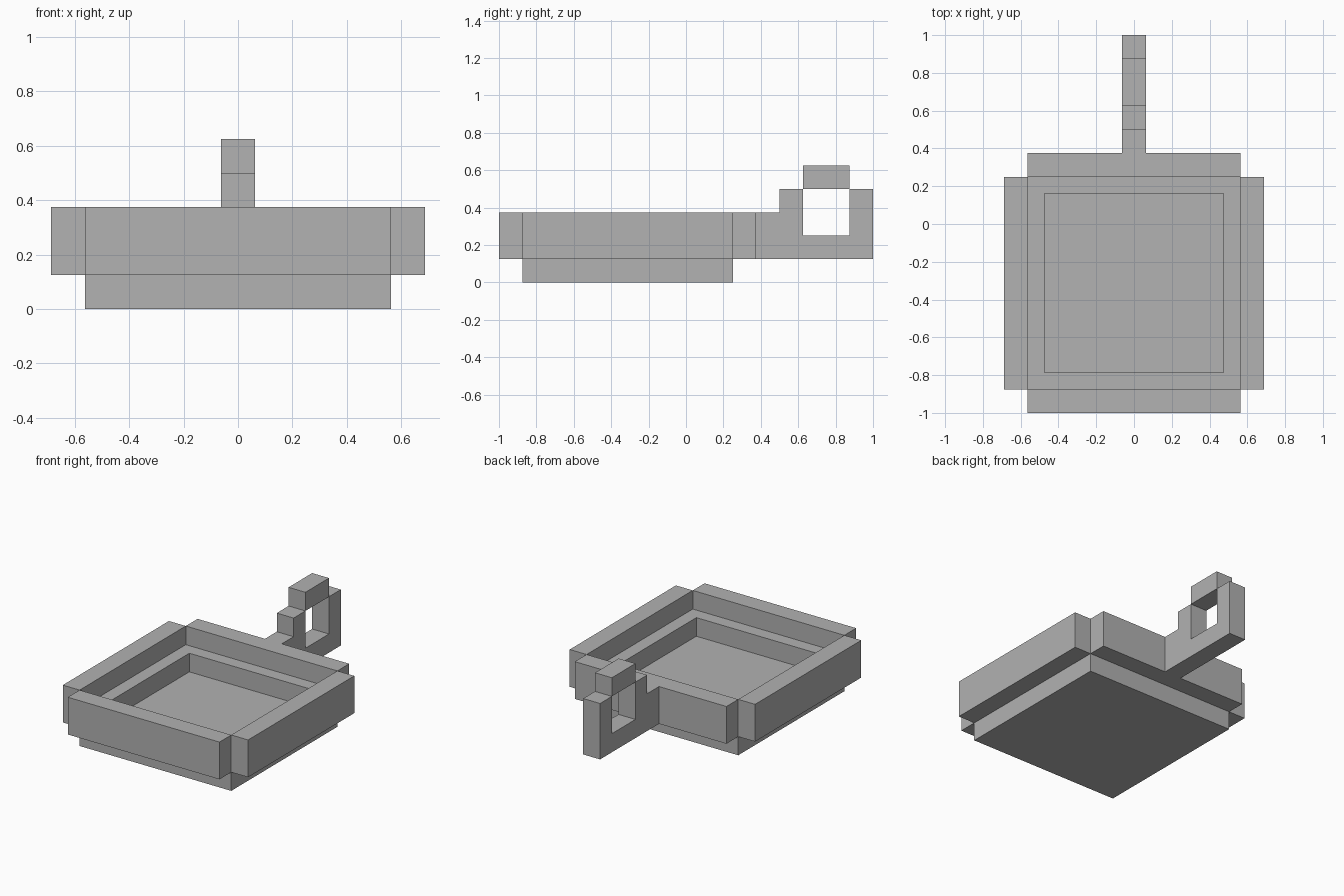
import bpy
import bmesh
from mathutils import Matrix, Vector

if "Cube" in bpy.data.objects:
    bpy.data.objects.remove(bpy.data.objects["Cube"], do_unlink=True)

U = 0.125  # block size all parts are measured in

grey = bpy.data.materials.new("plain grey")
grey.use_nodes = True
colour = (0.445, 0.445, 0.445, 1)
grey.diffuse_color = colour
grey.node_tree.nodes["Principled BSDF"].inputs["Base Color"].default_value = colour


def finish(name, bm):
    bmesh.ops.recalc_face_normals(bm, faces=bm.faces)
    mesh = bpy.data.meshes.new(name)
    bm.to_mesh(mesh)
    bm.free()
    mesh.materials.append(grey)
    obj = bpy.data.objects.new(name, mesh)
    bpy.context.collection.objects.link(obj)
    return obj


def box_mesh(low, high):
    """Box between two corners given in blocks."""
    low, high = Vector(low) * U, Vector(high) * U
    bm = bmesh.new()
    place = Matrix.Translation((low + high) / 2) @ Matrix.Diagonal((*(high - low), 1))
    bmesh.ops.create_cube(bm, size=1, matrix=place)
    return bm


# Tray body with a sunken floor
bm = box_mesh((-4.5, -7, 0), (4.5, 2, 2))
top = max(bm.faces, key=lambda f: f.calc_center_median().z)
bmesh.ops.inset_region(bm, faces=[top], thickness=U)
floor = bmesh.ops.extrude_face_region(bm, geom=[top])
verts = [g for g in floor["geom"] if isinstance(g, bmesh.types.BMVert)]
bmesh.ops.translate(bm, verts=verts, vec=(0, 0, -U))
if top.is_valid:
    bmesh.ops.delete(bm, geom=[top], context="FACES_ONLY")
finish("tray_body", bm)

# Four raised walls around the body
for side, x in (("left", 4.5), ("right", -5.5)):
    finish(side + "_wall", box_mesh((x, -7, 1), (x + 1, 2, 3)))
for side, y in (("front", -8), ("back", 2)):
    finish(side + "_wall", box_mesh((-4.5, y, 1), (4.5, y + 1, 3)))

# Handle loop: stepped side profile, extruded across its width
profile = [(3, 1), (8, 1), (8, 4), (7, 4), (7, 2),
           (5, 2), (5, 4), (4, 4), (4, 3), (3, 3)]
bm = bmesh.new()
face = bm.faces.new([bm.verts.new((-U / 2, y * U, z * U)) for y, z in profile])
across = bmesh.ops.extrude_face_region(bm, geom=[face])
verts = [g for g in across["geom"] if isinstance(g, bmesh.types.BMVert)]
bmesh.ops.translate(bm, verts=verts, vec=(U, 0, 0))
if not any(abs(f.calc_center_median().x + U / 2) < U / 10 for f in bm.faces):
    bm.faces.new([v for v in bm.verts if v.co.x < 0])
finish("handle_loop", bm)

# Block closing the loop at the top
finish("handle_top", box_mesh((-0.5, 5, 4), (0.5, 7, 5)))
